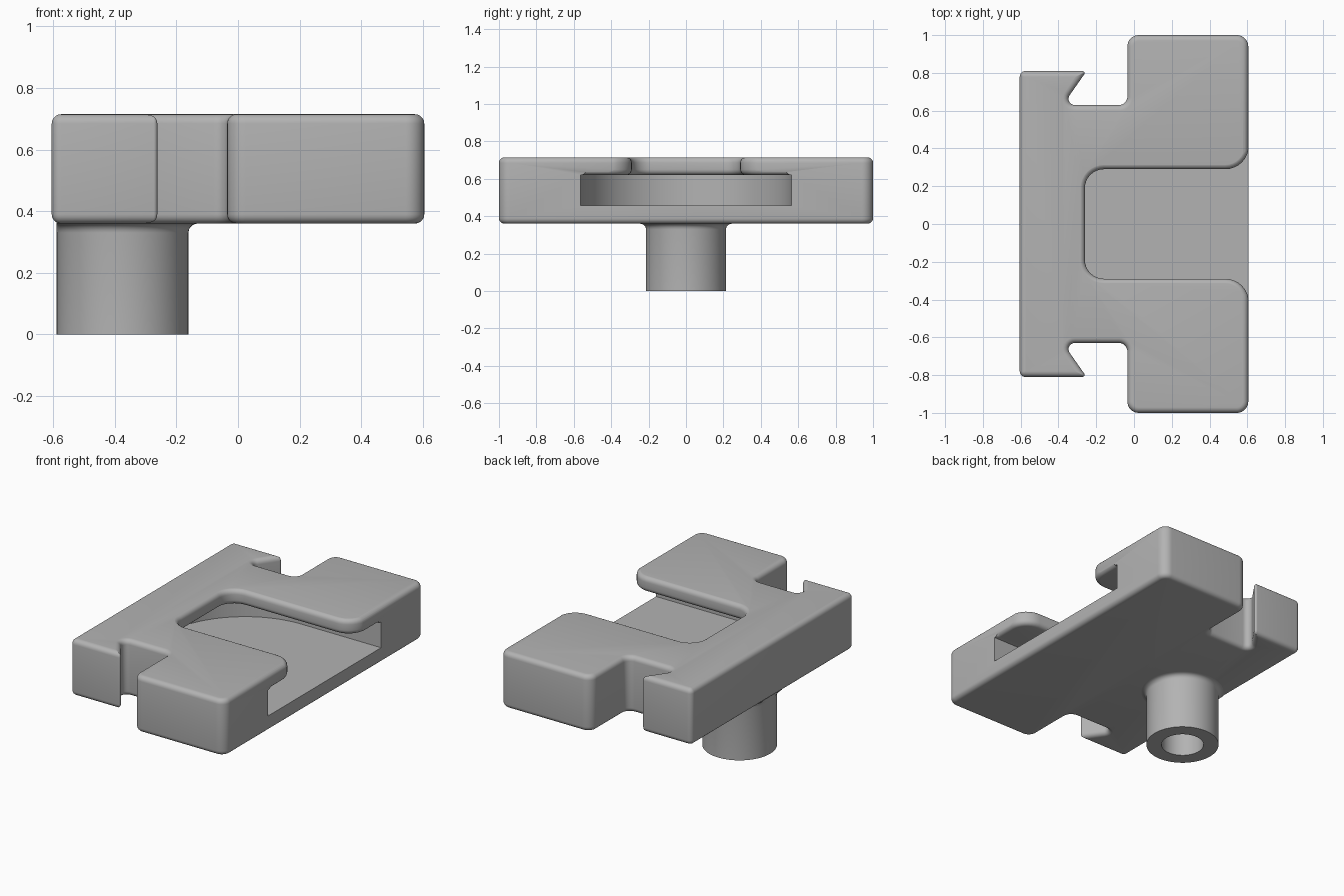
import bpy
import bmesh
from math import sin, cos, tan, pi
from mathutils import Vector

if "Cube" in bpy.data.objects:
    bpy.data.objects.remove(bpy.data.objects["Cube"])

GREY = (0.45, 0.45, 0.45, 1)
mat = bpy.data.materials.new("plain grey")
mat.use_nodes = True
mat.diffuse_color = GREY
mat.node_tree.nodes["Principled BSDF"].inputs["Base Color"].default_value = GREY

EDGE = 0.03          # edge rounding
BASE, TOP = 0.36, 0.715


def outline(corners, inset, steps=8):
    """Counter-clockwise polygon of (x, y, radius), inset and with round corners."""
    pts, n = [], len(corners)
    for i, (x, y, r) in enumerate(corners):
        p = Vector((x, y))
        a = (p - Vector(corners[i - 1][:2])).normalized()
        b = (Vector(corners[(i + 1) % n][:2]) - p).normalized()
        turn = a.angle_signed(b) * -1
        na, nb = Vector((-a.y, a.x)), Vector((-b.y, b.x))
        miter = (na + nb) / (1 + na.dot(nb))
        p = p + miter * inset
        side = 1 if turn > 0 else -1
        r = max(r - side * inset, 0.002)
        start = p - a * r * tan(abs(turn) / 2)
        centre = start + na * side * r
        for k in range(steps + 1):
            t = turn * k / steps
            d = -na * side
            pts.append(centre + r * Vector((d.x * cos(t) - d.y * sin(t),
                                            d.x * sin(t) + d.y * cos(t))))
    return pts


def rounded_levels(z0, z1, sign, steps=5):
    """Heights and insets of a wall whose top and bottom edges are rounded."""
    arc = [(EDGE * (1 - cos(k * pi / 2 / steps)),
            sign * EDGE * (1 - sin(k * pi / 2 / steps))) for k in range(steps + 1)]
    return [(z0 + h, o) for h, o in arc] + [(z1 - h, o) for h, o in reversed(arc)]


def finish(name, bm):
    bmesh.ops.recalc_face_normals(bm, faces=bm.faces)
    mesh = bpy.data.meshes.new(name)
    bm.to_mesh(mesh)
    bm.free()
    mesh.materials.append(mat)
    ob = bpy.data.objects.new(name, mesh)
    bpy.context.collection.objects.link(ob)
    return ob


def bridge(bm, low, high):
    n = len(low)
    for i in range(n):
        j = (i + 1) % n
        bm.faces.new((low[i], low[j], high[j], high[i]))


def loft(name, corners, levels, steps=8):
    bm = bmesh.new()
    rings = [[bm.verts.new((p.x, p.y, z)) for p in outline(corners, o, steps)]
             for z, o in levels]
    for low, high in zip(rings, rings[1:]):
        bridge(bm, low, high)
    bm.faces.new(rings[0])
    bm.faces.new(rings[-1])
    return finish(name, bm)


def mirrored(half):
    """Close a half outline (y > 0) across the x axis."""
    return half + [(x, -y, r) for x, y, r in reversed(half)]


def smooth(ob):
    bpy.ops.object.select_all(action="DESELECT")
    ob.select_set(True)
    bpy.context.view_layer.objects.active = ob
    bpy.ops.object.shade_smooth_by_angle(angle=0.6)


# Plate with a dovetail notch at each end
plate = loft("plate", mirrored([
    (0.605, 1, 0.06), (-0.035, 1, 0.06), (-0.035, 0.63, 0.045),
    (-0.377, 0.63, 0.033), (-0.251, 0.81, 0.012), (-0.605, 0.81, 0.03)]),
    rounded_levels(BASE, TOP, 1))

# Round-ended pocket, open on the right-hand edge
pocket = loft("pocket_cutter", mirrored([(0.75, 0.565, 0.002), (-0.515, 0.565, 0.564)]),
              [(0.458, 0), (0.62, 0)], steps=32)

# Opening above the pocket, with a flared mouth and a rounded lip
opening = loft("opening_cutter", mirrored([
    (0.75, 0.535, 0.002), (0.608, 0.535, 0.002), (0.608, 0.29, 0.125), (-0.26, 0.29, 0.1)]),
    [(0.54, -EDGE)] + rounded_levels(0.62, TOP + 0.001, -1) + [(0.75, -EDGE)])

for cutter in (pocket, opening):
    cutter.hide_render = True
    mod = plate.modifiers.new(cutter.name, "BOOLEAN")
    mod.operation, mod.solver, mod.object = "DIFFERENCE", "EXACT", cutter
    bpy.context.view_layer.objects.active = plate
    bpy.ops.object.modifier_apply(modifier=mod.name)
    bpy.data.objects.remove(cutter)
smooth(plate)

# Hollow post, flared where it meets the plate
profile = [(0.125, BASE), (0.125, 0), (0.214, 0)]
profile += [(0.214 + EDGE * (1 - cos(a)), BASE - EDGE + EDGE * sin(a))
            for a in (k * pi / 10 for k in range(6))]
profile.append((0.244, BASE + 0.02))
bm = bmesh.new()
SIDES = 64
rings = [[bm.verts.new((max(-0.375 + r * cos(2 * pi * i / SIDES), -0.59),
                        r * sin(2 * pi * i / SIDES), z)) for i in range(SIDES)]
         for r, z in profile]
for low, high in zip(rings, rings[1:]):
    bridge(bm, low, high)
bm.faces.new(rings[0])
smooth(finish("post", bm))
